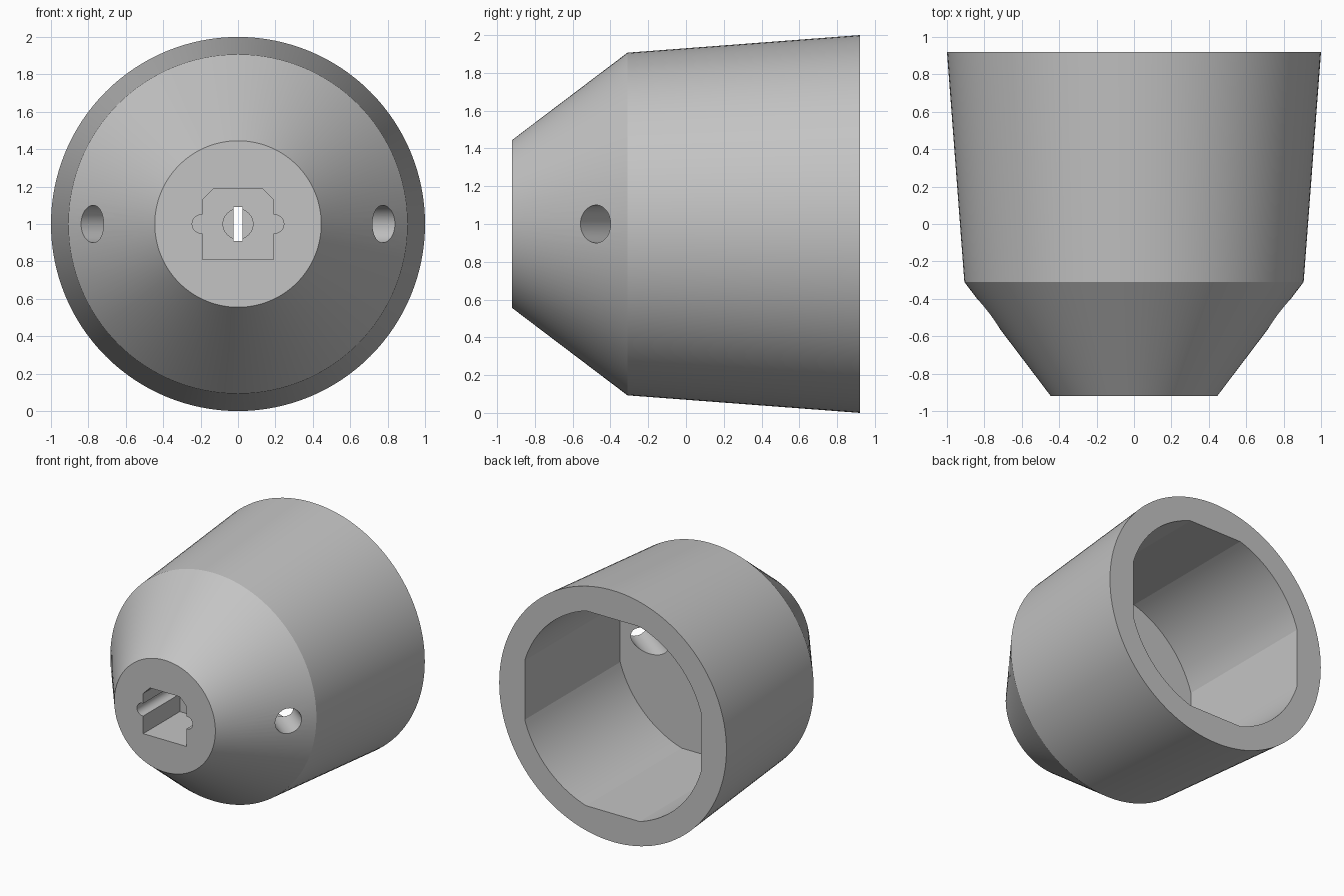
import bpy, bmesh
from math import pi, cos, sin, acos, radians
from mathutils import Vector, Matrix

cube = bpy.data.objects.get("Cube")
if cube:
    bpy.data.objects.remove(cube, do_unlink=True)

grey = bpy.data.materials.new("plain_grey")
grey.use_nodes = True
colour = (0.55, 0.55, 0.55, 1)
grey.diffuse_color = colour
grey.node_tree.nodes["Principled BSDF"].inputs["Base Color"].default_value = colour

AXIS_Z = 1.0
FLOOR = -0.28      # floor of the rear cavity
POCKET = -0.46     # floor of the front socket


def finish(name, bm):
    bmesh.ops.recalc_face_normals(bm, faces=bm.faces)
    mesh = bpy.data.meshes.new(name)
    bm.to_mesh(mesh)
    bm.free()
    mesh.materials.append(grey)
    obj = bpy.data.objects.new(name, mesh)
    bpy.context.collection.objects.link(obj)
    return obj


def loft(name, rings):
    """Join equal (x, z) outlines given as (y, outline), capped at both ends."""
    bm = bmesh.new()
    loops = [[bm.verts.new((x, y, z + AXIS_Z)) for x, z in pts] for y, pts in rings]
    for a, b in zip(loops, loops[1:]):
        for i in range(len(a)):
            j = (i + 1) % len(a)
            bm.faces.new((a[i], a[j], b[j], b[i]))
    bm.faces.new(loops[0])
    bm.faces.new(loops[-1])
    return finish(name, bm)


def arc(radius, start, end, steps, cx=0.0):
    return [(cx + radius * cos(start + (end - start) * i / steps),
             radius * sin(start + (end - start) * i / steps)) for i in range(steps + 1)]


def circle(radius, steps):
    return arc(radius, 0, 2 * pi, steps)[:-1]


def prism(name, outline, y0, y1):
    return loft(name, [(y0, outline), (y1, outline)])


# Tapered shell with a conical nose
body = loft("tapered_housing", [(y, circle(r, 128)) for y, r in
                                ((-0.92, 0.445), (-0.31, 0.907), (0.92, 1.0))])

# Rear cavity: round with four flats
R, flat = 0.81, 0.775
half = acos(flat / R)
cavity = []
for k in range(4):
    cavity += arc(R, k * pi / 2 + half, (k + 1) * pi / 2 - half, 20)
cutters = [prism("cavity_cutter", cavity, FLOOR, 1.2)]

# Front socket: square with chamfered top corners and a round groove on each side
w = 0.19
right = [(w, -w), (w, -0.05)] + arc(0.05, -pi / 2, pi / 2, 16, 0.195) \
    + [(w, 0.05), (w, 0.13), (0.13, w)]
socket = right + [(-x, z) for x, z in reversed(right)]
cutters.append(prism("socket_cutter", socket, -1.1, POCKET))

# Round recess and through slot in the socket floor
cutters.append(prism("recess_cutter", circle(0.08, 48), POCKET - 0.1, POCKET + 0.09))
sx, sz = 0.023, 0.09
cutters.append(prism("slot_cutter", [(sx, -sz), (sx, sz), (-sx, sz), (-sx, -sz)],
                     POCKET - 0.05, FLOOR + 0.1))

# Slanted side holes, square to the nose surface
for side in (1, -1):
    inward = Vector((-0.797 * side, 0.604, 0))
    centre = Vector((0.78 * side, -0.48, AXIS_Z)) + inward * 0.25
    bm = bmesh.new()
    bmesh.ops.create_cone(bm, cap_ends=True, segments=48, radius1=0.1, radius2=0.1, depth=0.9)
    turn = inward.to_track_quat('Z', 'Y').to_matrix().to_4x4()
    bmesh.ops.transform(bm, matrix=Matrix.Translation(centre) @ turn, verts=bm.verts)
    cutters.append(finish("side_hole_cutter", bm))

# Cut everything out of the housing
bpy.ops.object.select_all(action='DESELECT')
bpy.context.view_layer.objects.active = body
body.select_set(True)
for cutter in cutters:
    cutter.hide_render = True
    mod = body.modifiers.new(cutter.name, 'BOOLEAN')
    mod.operation = 'DIFFERENCE'
    mod.solver = 'EXACT'
    mod.object = cutter
    bpy.ops.object.modifier_apply(modifier=mod.name)
for cutter in cutters:
    bpy.data.objects.remove(cutter, do_unlink=True)

bpy.ops.object.shade_smooth_by_angle(angle=radians(12))
